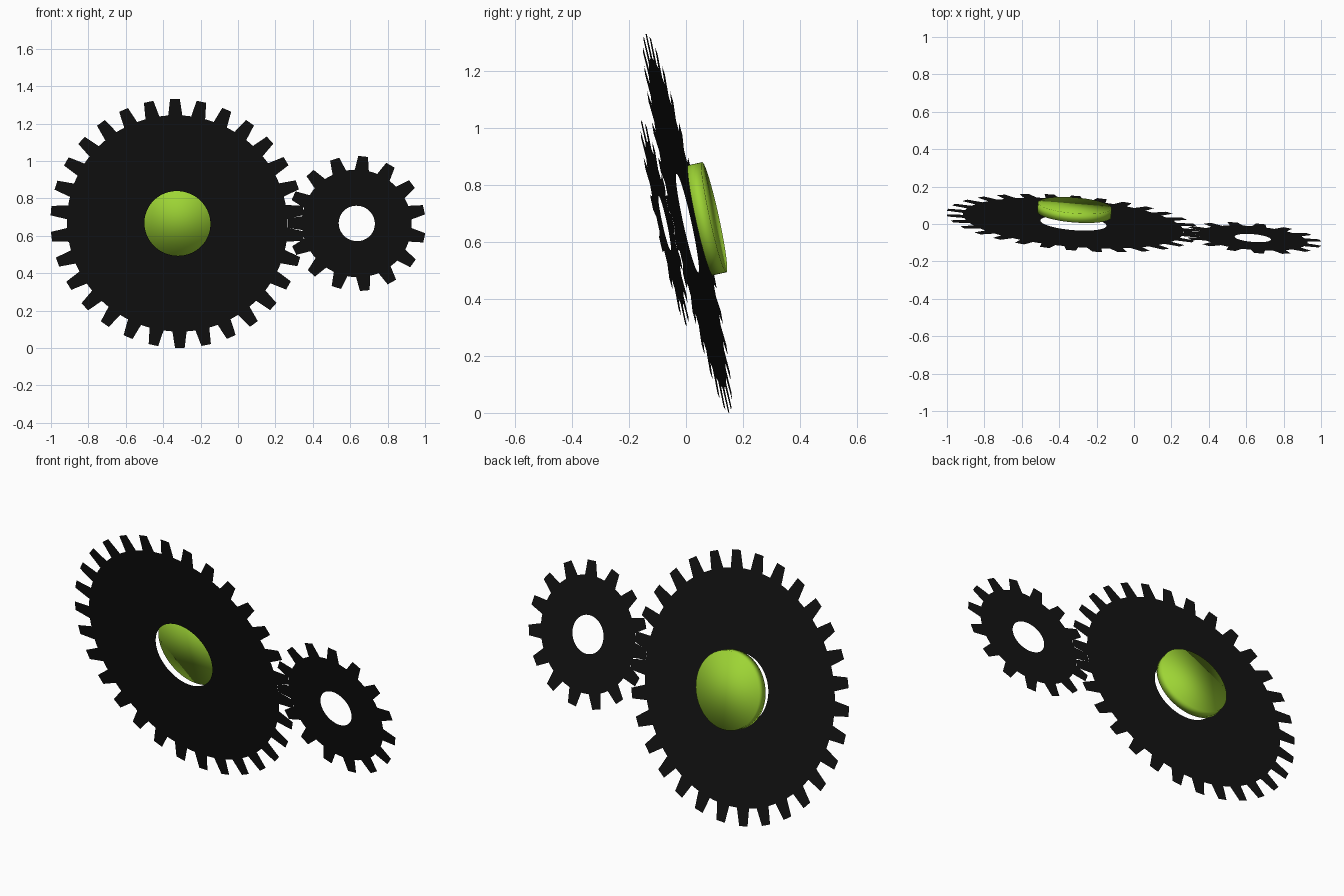
import bpy, bmesh
from math import sin, cos, radians, pi
from mathutils import Vector, Matrix

if "Cube" in bpy.data.objects:
    bpy.data.objects.remove(bpy.data.objects["Cube"])

# common tilt: local +z is the front normal of the gear plane, local x/y ~ world x/z
front = Vector((-0.083, -1, -0.22)).normalized()
tilt = Vector((0, -1, 0)).rotation_difference(front).to_matrix().to_4x4() @ Matrix.Rotation(pi / 2, 4, 'X')


def material(name, rgb):
    m = bpy.data.materials.new(name)
    m.diffuse_color = (*rgb, 1)
    m.use_nodes = True
    m.node_tree.nodes["Principled BSDF"].inputs["Base Color"].default_value = m.diffuse_color
    return m


black = material("black", (0.006, 0.006, 0.006))
green = material("green", (0.34, 0.66, 0.035))


def finish(name, bm, centre, mat):
    me = bpy.data.meshes.new(name)
    bm.to_mesh(me)
    bm.free()
    ob = bpy.data.objects.new(name, me)
    bpy.context.collection.objects.link(ob)
    ob.matrix_world = Matrix.Translation(centre) @ tilt
    me.materials.append(mat)
    return ob


def gear(name, centre, teeth, phase, r_tip, r_root, r_hole):
    """Flat sheet gear with trapezoid teeth and a round hole."""
    bm = bmesh.new()
    base, tip = 0.038 / r_root, 0.026 / r_tip
    pitch = 2 * pi / teeth

    def point(r, a):
        return bm.verts.new((r * cos(a), r * sin(a), 0))

    inner, outer = [], []
    for i in range(teeth):
        a = radians(phase) + i * pitch
        angles = [a - base, a, a + base, a + pitch / 2]
        inner += [point(r_hole, b) for b in angles]
        ring = [point(r_root, b) for b in angles]
        outer += ring
        bm.faces.new([ring[0], point(r_tip, a - tip), point(r_tip, a + tip), ring[2], ring[1]])
    n = len(inner)
    for i in range(n):
        j = (i + 1) % n
        bm.faces.new([inner[i], outer[i], outer[j], inner[j]])
    return finish(name, bm, centre, black)


big_centre = Vector((-0.324, 0.005, 0.666))
gear("large_gear", big_centre, 30, 6.6, 0.681, 0.592, 0.177)
gear("small_gear", Vector((0.635, -0.075, 0.666)), 15, 12.2, 0.37, 0.294, 0.097)

# round hub disc floating behind the large gear's hole
bm = bmesh.new()
bmesh.ops.create_cone(bm, cap_ends=True, segments=64, radius1=0.198, radius2=0.198, depth=0.05)
for f in bm.faces:
    f.smooth = True
finish("hub_disc", bm, big_centre - front * 0.072, green)
